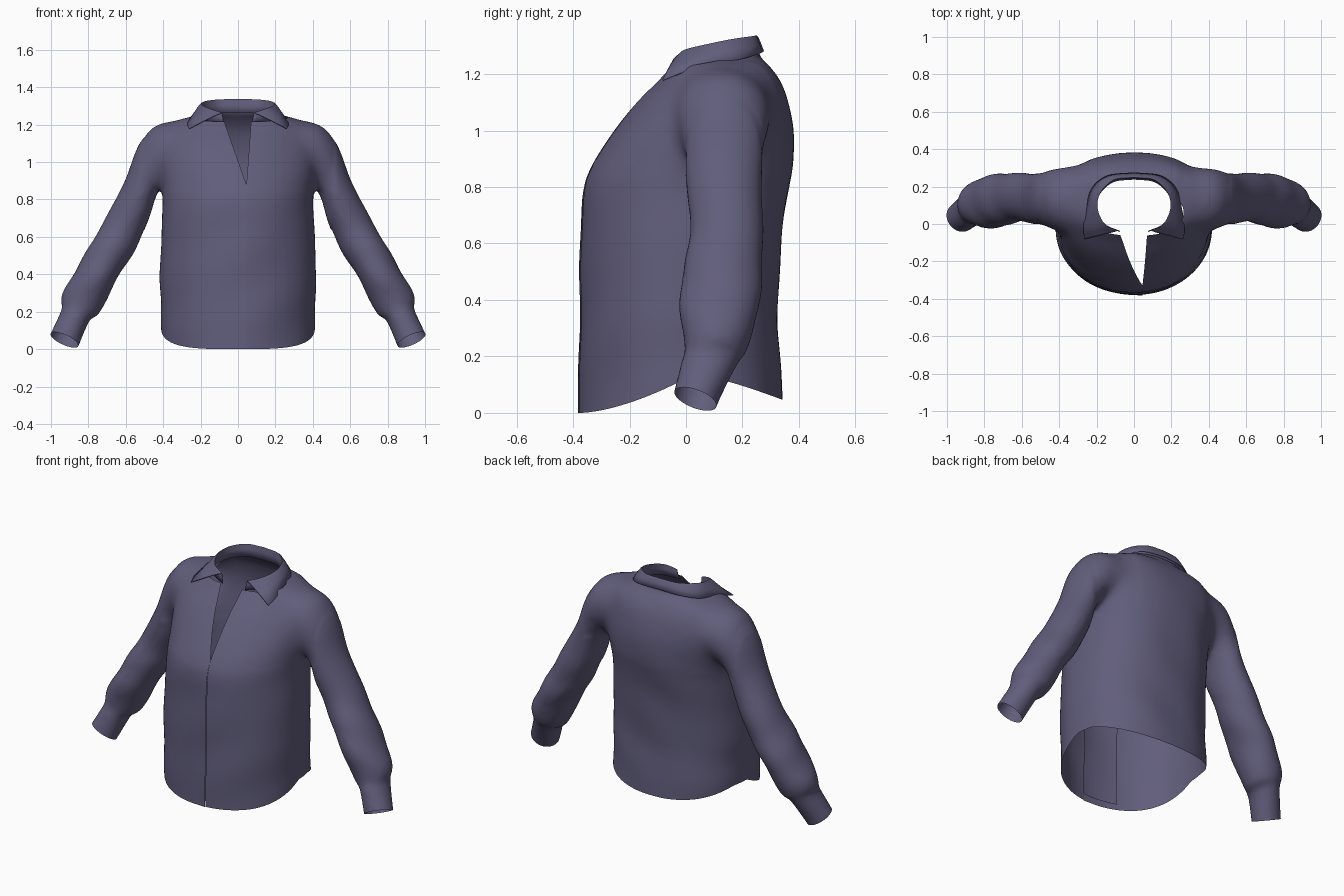
import bpy, bmesh, math
from mathutils import Vector
from mathutils.bvhtree import BVHTree

if "Cube" in bpy.data.objects:
    bpy.data.objects.remove(bpy.data.objects["Cube"])

fabric = bpy.data.materials.new("dusky purple fabric")
fabric.use_nodes = True
fabric.diffuse_color = (0.12, 0.11, 0.2, 1)
fabric.node_tree.nodes["Principled BSDF"].inputs["Base Color"].default_value = (0.12, 0.11, 0.2, 1)


def spline(keys, steps):
    """Catmull-Rom interpolation through a list of tuples."""
    pts = [Vector(k) for k in keys]
    pts = [pts[0] * 2 - pts[1]] + pts + [pts[-1] * 2 - pts[-2]]
    out = []
    for a, b, c, d in zip(pts, pts[1:], pts[2:], pts[3:]):
        for i in range(steps):
            t = i / steps
            out.append(0.5 * (2 * b + (c - a) * t + (2 * a - 5 * b + 4 * c - d) * t ** 2
                              + (3 * b - a - 3 * c + d) * t ** 3))
    return out + [pts[-2]]


def loft(bm, rows, closed):
    """Skin rows of points; closed rows become a capped tube."""
    grid = [[bm.verts.new(p) for p in row] for row in rows]
    n = len(grid[0])
    for lower, upper in zip(grid, grid[1:]):
        for i in range(n if closed else n - 1):
            j = (i + 1) % n
            bm.faces.new((lower[i], lower[j], upper[j], upper[i]))
    if closed:
        bm.faces.new(grid[0][::-1])
        bm.faces.new(grid[-1])


def make_object(name, bm):
    mesh = bpy.data.meshes.new(name)
    bm.to_mesh(mesh)
    bm.free()
    mesh.materials.append(fabric)
    ob = bpy.data.objects.new(name, mesh)
    bpy.context.collection.objects.link(ob)
    return ob


def activate(ob):
    bpy.ops.object.select_all(action='DESELECT')
    ob.select_set(True)
    bpy.context.view_layer.objects.active = ob


def signed_pow(v, p):
    return math.copysign(abs(v) ** p, v)


ANGLES = [math.tau * i / 48 for i in range(48)]

# Torso: height, half width, front y, back y
torso_keys = [
    (-0.2, 0.405, -0.38, 0.345), (0.02, 0.41, -0.38, 0.342), (0.35, 0.418, -0.375, 0.325),
    (0.6, 0.41, -0.372, 0.338), (0.78, 0.405, -0.365, 0.362), (0.88, 0.41, -0.33, 0.378),
    (1.0, 0.42, -0.255, 0.382), (1.1, 0.42, -0.175, 0.362), (1.17, 0.40, -0.105, 0.337),
    (1.215, 0.36, -0.065, 0.308), (1.242, 0.27, -0.045, 0.285), (1.265, 0.21, -0.035, 0.262),
    (1.4, 0.2, -0.035, 0.24)]
bm = bmesh.new()
rows = []
for z, a, front, back in spline(torso_keys, 4):
    mid, half = (front + back) / 2, (back - front) / 2
    row = []
    for t in ANGLES:
        p = 0.98 if math.sin(t) < 0 else 0.84   # tapered chest, flatter back
        row.append((a * signed_pow(math.cos(t), p), mid + half * signed_pow(math.sin(t), p), z))
    rows.append(row)
loft(bm, rows, True)

# Sleeves: outer x, outer z, inner x, inner z, front y, back y
sleeve_keys = [
    (0.27, 1.225, 0.27, 0.93, -0.07, 0.31), (0.44, 1.205, 0.385, 0.90, -0.035, 0.30),
    (0.535, 1.085, 0.435, 0.82, -0.01, 0.28), (0.605, 0.90, 0.475, 0.70, 0.0, 0.27),
    (0.71, 0.70, 0.53, 0.57, 0.015, 0.275), (0.805, 0.53, 0.60, 0.45, -0.015, 0.27),
    (0.87, 0.42, 0.66, 0.35, -0.025, 0.26), (0.935, 0.31, 0.71, 0.245, -0.01, 0.235),
    (0.946, 0.25, 0.755, 0.175, -0.005, 0.21), (0.942, 0.215, 0.79, 0.16, -0.015, 0.19),
    (1.005, 0.08, 0.85, 0.02, -0.05, 0.12), (1.04, 0.0, 0.885, -0.06, -0.08, 0.09)]
for side in (1, -1):
    rows = []
    for xo, zo, xi, zi, front, back in spline(sleeve_keys, 4):
        rows.append([(side * ((xo + xi) / 2 + (xo - xi) / 2 * math.cos(t)),
                      (front + back) / 2 + (back - front) / 2 * math.sin(t),
                      (zo + zi) / 2 + (zo - zi) / 2 * math.cos(t)) for t in ANGLES])
    loft(bm, rows, True)
bmesh.ops.recalc_face_normals(bm, faces=bm.faces)

# Fuse torso and sleeves into one smooth garment
shirt = make_object("shirt_body", bm)
activate(shirt)
fuse = shirt.modifiers.new("fuse", 'REMESH')
fuse.mode, fuse.voxel_size = 'VOXEL', 0.016
relax = shirt.modifiers.new("relax", 'SMOOTH')
relax.factor, relax.iterations = 0.5, 7
for name in ("fuse", "relax"):
    bpy.ops.object.modifier_apply(modifier=name)

bm = bmesh.new()
bm.from_mesh(shirt.data)

# Blend the armholes into the shoulders
armholes = [v for v in bm.verts if 0.24 < abs(v.co.x) < 0.52 and v.co.z > 0.85]
for _ in range(22):
    bmesh.ops.smooth_vert(bm, verts=armholes, factor=0.5,
                          use_axis_x=True, use_axis_y=True, use_axis_z=True)

# Soft cloth folds, strongest around the elbows
bm.normal_update()
for v in bm.verts:
    x, y, z = v.co
    if abs(x) > 0.5:
        v.co += v.normal * 0.004 * math.sin(24 * z + 14 * y) * math.exp(-((z - 0.48) / 0.15) ** 2)
    else:
        v.co += v.normal * 0.003 * math.sin(16 * z - 11 * x) * math.sin(5 * x + 3 * z)


def cut(point, normal, where, clear=True):
    """Split the chosen faces on a plane, optionally dropping the outer side."""
    faces = [f for f in bm.faces if where(f.calc_center_median())]
    parts = set(faces)
    for f in faces:
        parts.update(f.verts)
        parts.update(f.edges)
    return bmesh.ops.bisect_plane(bm, geom=list(parts), dist=1e-5, plane_co=point,
                                  plane_no=normal, clear_outer=clear)["geom_cut"]


# Open the cuffs, the neck and the hem
for side in (1, -1):
    cut((0.93 * side, 0.035, 0.05), (0.065 * side, -0.055, -0.14), lambda c: c.x * side > 0.7)
cut((0, 0.1, 1.245), (0, -0.18, 1), lambda c: c.z > 1.1)
cut((0, 0, 0), (0, 0, -1), lambda c: abs(c.x) < 0.55)

# Curved shirt-tail hem
for v in bm.verts:
    if abs(v.co.x) < 0.55 and v.co.z < 0.4:
        front_rise = min(1, max(0, v.co.y + 0.375) / 0.375) ** 1.6
        back_drop = min(1, max(0, v.co.y - 0.1) / 0.24) ** 1.2
        hem = 0.122 * front_rise - 0.075 * back_drop
        v.co.z = hem + v.co.z * (0.4 - hem) / 0.4

# Open V at the throat
SEAM, V_LOW, V_TOP = 0.045, 0.88, 1.22
EDGES = (-0.075, 0.07)


def edge_x(top_x, z):
    return SEAM + (top_x - SEAM) * (z - V_LOW) / (V_TOP - V_LOW)


def throat(c):
    return c.y < 0.1 and c.z > V_LOW - 0.03 and abs(c.x) < 0.2


for top_x in EDGES:
    cut((SEAM, 0, V_LOW), (V_TOP - V_LOW, 0, SEAM - top_x), throat, False)
gap = []
for f in bm.faces:
    c = f.calc_center_median()
    if throat(c) and c.z > V_LOW and edge_x(EDGES[0], c.z) < c.x < edge_x(EDGES[1], c.z):
        gap.append(f)
bmesh.ops.delete(bm, geom=gap, context='FACES')

# Front closure: split the seam and let the right panel lap over the left
seam = cut((SEAM, 0, 0), (1, 0, 0), lambda c: c.y < -0.1 and c.z < V_LOW and abs(c.x) < 0.2, False)
bmesh.ops.split_edges(bm, edges=[e for e in seam if isinstance(e, bmesh.types.BMEdge)])
for v in bm.verts:
    if v.co.y < -0.2 and v.co.z < V_LOW and 0 < v.co.x < SEAM + 1e-3 and v.link_faces:
        if min(f.calc_center_median().x for f in v.link_faces) < SEAM:
            v.co.y -= 0.005 * v.co.x / SEAM * min(1, (V_LOW - v.co.z) * 8)

# Inner placket strip behind the closure, following the front panel
tree = BVHTree.FromBMesh(bm)
strip = bmesh.new()
rows = []
for i in range(25):
    z = 0.03 + 0.8 * i / 24
    row = []
    for x in (0.06, 0.02, -0.03, -0.08, -0.12, -0.16):
        hit = tree.ray_cast(Vector((x, -1, z)), Vector((0, 1, 0)))[0]
        row.append((x, (hit.y if hit else -0.36) + 0.012, z))
    rows.append(row)
loft(strip, rows, False)

bm.to_mesh(shirt.data)
bm.free()
placket = make_object("inner_placket", strip)

# Collar: seam, fold and leaf edge of one half, back to front
seam_line = spline([(0, 0.24, 1.262), (0.11, 0.226, 1.262), (0.185, 0.16, 1.25),
                    (0.2, 0.08, 1.236), (0.16, 0.0, 1.22), (0.075, -0.04, 1.205)], 5)
fold_line = spline([(0, 0.25, 1.335), (0.11, 0.236, 1.332), (0.182, 0.165, 1.322),
                    (0.195, 0.08, 1.305), (0.155, -0.003, 1.285), (0.085, -0.035, 1.262)], 5)
leaf_line = spline([(0, 0.274, 1.28), (0.14, 0.258, 1.272), (0.225, 0.19, 1.252),
                    (0.255, 0.08, 1.234), (0.27, -0.02, 1.203), (0.262, -0.082, 1.178)], 5)
lift = Vector((0, 0, 0.004))
bm = bmesh.new()
loft(bm, [seam_line,
          [s.lerp(f, 0.6) for s, f in zip(seam_line, fold_line)],
          fold_line,
          [f.lerp(e, 0.15) + lift for f, e in zip(fold_line, leaf_line)],
          [f.lerp(e, 0.55) + lift for f, e in zip(fold_line, leaf_line)],
          leaf_line], False)
bmesh.ops.recalc_face_normals(bm, faces=bm.faces)
collar = make_object("collar", bm)
collar.modifiers.new("mirror", 'MIRROR')
thick = collar.modifiers.new("thickness", 'SOLIDIFY')
thick.thickness, thick.offset = 0.005, 0

for ob in (shirt, placket, collar):
    activate(ob)
    bpy.ops.object.shade_smooth_by_angle(angle=math.radians(50))
